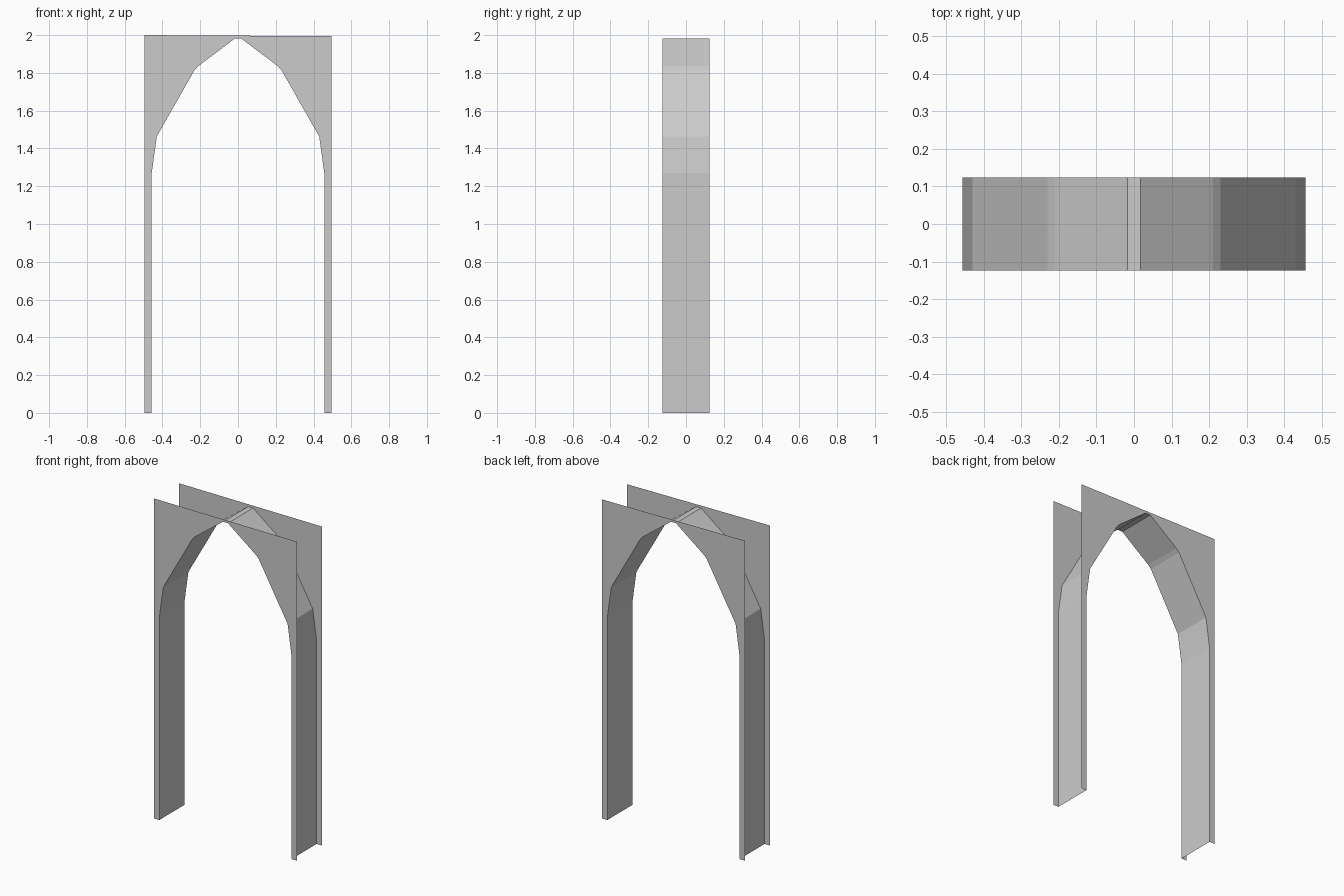
import bpy

if "Cube" in bpy.data.objects:
    bpy.data.objects.remove(bpy.data.objects["Cube"])

DEPTH = 0.124      # half distance between the two face plates
HALF_W = 0.495     # half width of the plates

# Right half of the arch opening, floor to apex (x, z)
half = [(0.457, 0.0), (0.457, 1.27), (0.43, 1.463), (0.23, 1.815),
        (0.21, 1.836), (0.017, 1.982)]
arch = half + [(-x, z) for x, z in reversed(half)]


def make_object(name, verts, faces):
    mesh = bpy.data.meshes.new(name)
    mesh.from_pydata(verts, [], faces)
    mesh.update()
    obj = bpy.data.objects.new(name, mesh)
    bpy.context.collection.objects.link(obj)
    return obj


# Thin face plates with the arch cut out; the top edge dips slightly to the right
outline = arch + [(-HALF_W, 0.0), (-HALF_W, 2.0), (HALF_W, 1.994), (HALF_W, 0.0)]
for name, y in (("front_plate", -DEPTH), ("back_plate", DEPTH)):
    loop = list(range(len(outline)))
    if y < 0:
        loop.reverse()
    plate = make_object(name, [(x, y, z) for x, z in outline], [loop])
    # face the plate outward
    if plate.data.polygons[0].normal.y * y < 0:
        plate.data.flip_normals()

# Inner lining of the arch joining the plates, open at the outer sides and top
n = len(arch)
verts = [(x, y, z) for y in (-DEPTH, DEPTH) for x, z in arch]
lining = make_object("arch_lining", verts,
                     [(i, i + 1, n + i + 1, n + i) for i in range(n - 1)])
# the right jamb faces the opening
if lining.data.polygons[0].normal.x > 0:
    lining.data.flip_normals()
